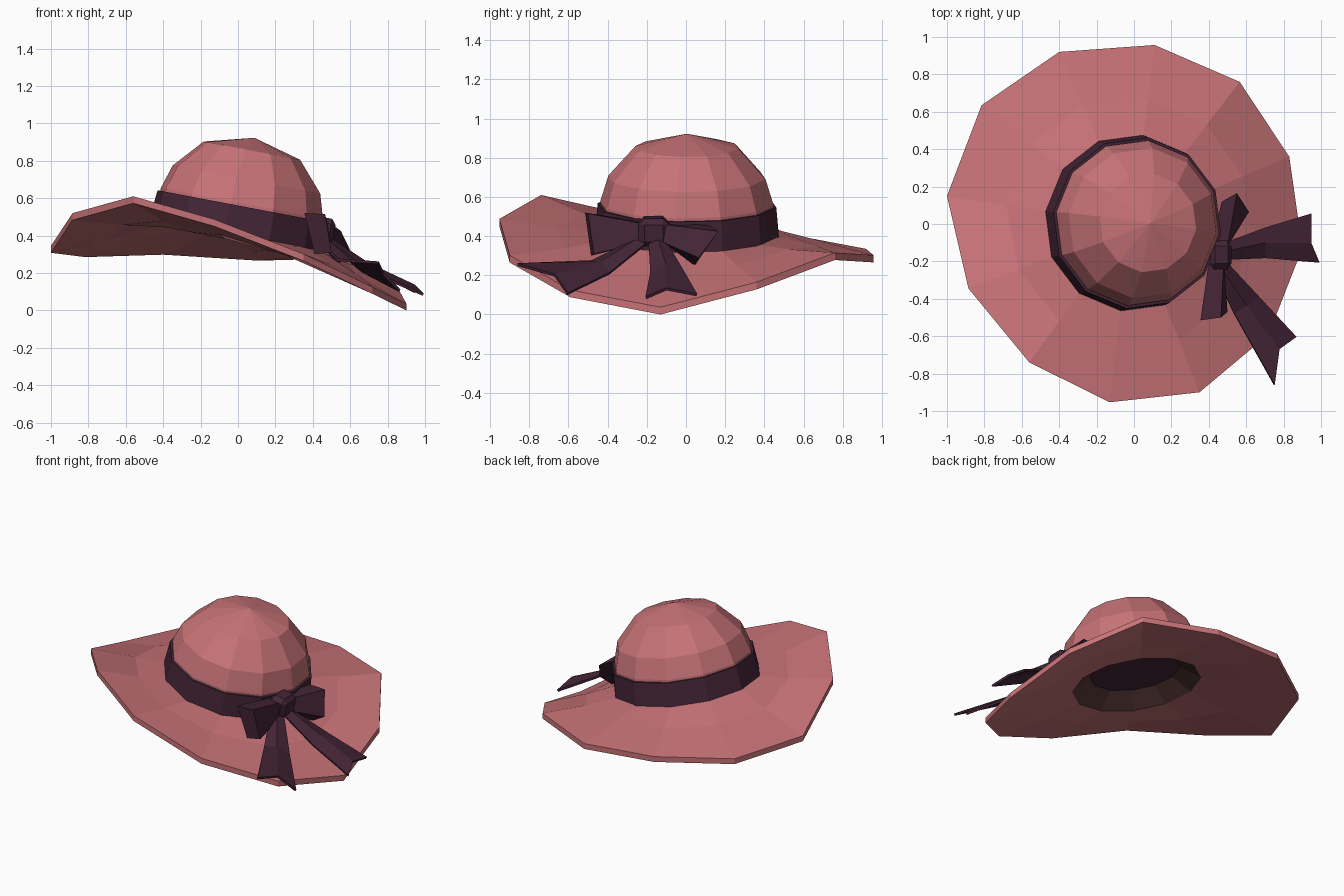
import bpy, bmesh, math
from mathutils import Vector, Matrix

if "Cube" in bpy.data.objects:
    bpy.data.objects.remove(bpy.data.objects["Cube"])

def material(name, rgb):
    m = bpy.data.materials.new(name)
    m.diffuse_color = (*rgb, 1)
    m.use_nodes = True
    m.node_tree.nodes["Principled BSDF"].inputs["Base Color"].default_value = m.diffuse_color
    return m

PINK = material("dusty_pink", (0.57, 0.17, 0.185))
PLUM = material("dark_plum", (0.058, 0.018, 0.037))
BROWN = material("lining_brown", (0.085, 0.036, 0.034))

N = 12
ANG = [math.radians(22.5 + 30 * i) for i in range(N)]
# the crown leans to the right
TILT = Matrix.Translation((-0.01, 0.005, 0.41)) @ Matrix.Rotation(math.atan(0.19), 4, 'Y')

def make(name, verts, faces, mats, fix_normals=False):
    me = bpy.data.meshes.new(name)
    me.from_pydata([tuple(v) for v in verts], [], faces)
    if fix_normals:
        bm = bmesh.new()
        bm.from_mesh(me)
        bmesh.ops.recalc_face_normals(bm, faces=bm.faces)
        bm.to_mesh(me)
        bm.free()
    for m in mats:
        me.materials.append(m)
    ob = bpy.data.objects.new(name, me)
    bpy.context.collection.objects.link(ob)
    return ob

def ring(r, h):
    """Tilted ring of the crown; a zero radius gives the pole."""
    if r == 0:
        return [TILT @ Vector((0, 0, h))]
    return [TILT @ Vector((r * math.cos(a), r * math.sin(a), h)) for a in ANG]

def skin(name, rings, mats):
    """Join successive rings with faces."""
    verts, starts, faces = [], [], []
    for r in rings:
        starts.append(len(verts))
        verts += r
    for k in range(len(rings) - 1):
        a, b = starts[k], starts[k + 1]
        for i in range(N):
            j = (i + 1) % N
            if len(rings[k]) == 1:
                faces.append((a, b + j, b + i))
            elif len(rings[k + 1]) == 1:
                faces.append((a + i, a + j, b))
            else:
                faces.append((a + i, a + j, b + j, b + i))
    return make(name, verts, faces, mats)

# Floppy brim: wavy outer rim, counter-clockwise from the right
rim = [Vector(p) for p in [
    (0.83, 0.36, 0.165), (0.565, 0.76, 0.315), (0.11, 0.957, 0.303),
    (-0.40, 0.92, 0.335), (-0.815, 0.635, 0.322), (-1.0, 0.15, 0.345),
    (-0.885, -0.345, 0.52), (-0.56, -0.74, 0.61), (-0.13, -0.953, 0.488),
    (0.35, -0.90, 0.302), (0.72, -0.59, 0.125), (0.90, -0.13, 0.037)]]
inner = ring(0.455, 0)
mid = [p.lerp(q, 0.42) - Vector((0, 0, 0.008)) for p, q in zip(inner, rim)]
drop = Vector((0, 0, -0.037))
skin("brim", [ring(0.41, -0.037)] + [[p + drop for p in r] for r in (mid, rim)]
     + [rim, mid, inner], [PINK])

# Faceted crown
skin("crown", [ring(0.45, 0), ring(0.445, 0.165), ring(0.405, 0.295),
               ring(0.265, 0.452), ring(0, 0.522)], [PINK])

# Band around the crown
skin("hat_band", [ring(0.474, -0.005), ring(0.46, 0.15), ring(0.44, 0.15)], [PLUM])

# Inside of the hat: plum ceiling with a brown sloping wall
lining = skin("lining", [ring(0, 0.05), ring(0.285, 0.05), ring(0.41, -0.037)], [PLUM, BROWN])
for f in lining.data.polygons:
    f.material_index = 1 if len(f.vertices) == 4 else 0

# Bow loops: tapered boxes from the knot outwards
def loop(name, near, far):
    faces = [(0, 1, 2, 3), (7, 6, 5, 4)]
    faces += [(i, i + 4, (i + 1) % 4 + 4, (i + 1) % 4) for i in range(4)]
    make(name, near + far, faces, [PLUM], True)

loop("bow_loop_front",
     [(0.40, -0.20, 0.47), (0.48, -0.20, 0.46), (0.48, -0.20, 0.37), (0.41, -0.20, 0.38)],
     [(0.355, -0.515, 0.52), (0.465, -0.50, 0.515), (0.50, -0.47, 0.31), (0.41, -0.485, 0.30)])
loop("bow_loop_back",
     [(0.41, -0.12, 0.47), (0.50, -0.12, 0.46), (0.50, -0.12, 0.37), (0.42, -0.12, 0.38)],
     [(0.47, 0.12, 0.455), (0.55, 0.165, 0.425), (0.615, 0.065, 0.29), (0.53, 0.045, 0.25)])

# Knot
bm = bmesh.new()
bmesh.ops.create_cube(bm, size=1)
bmesh.ops.bevel(bm, geom=list(bm.edges), offset=0.2, segments=1, affect='EDGES')
bmesh.ops.transform(bm, verts=bm.verts, matrix=Matrix.Translation((0.455, -0.165, 0.425))
                    @ Matrix.Rotation(math.atan(0.19), 4, 'Y') @ Matrix.Diagonal((0.12, 0.155, 0.145, 1)))
me = bpy.data.meshes.new("bow_knot")
bm.to_mesh(me)
bm.free()
me.materials.append(PLUM)
bpy.context.collection.objects.link(bpy.data.objects.new("bow_knot", me))

# Ribbon tails: creased strips with a notched end
def tail(name, left, right, notch):
    verts, faces = [], []
    last = len(left) - 1
    for k, (l, r) in enumerate(zip(left, right)):
        c = (Vector(l) + Vector(r)) / 2 + Vector((0, 0, 0.025))
        verts += [l, Vector(notch) if k == last else c, r]
    for k in range(last):
        a = 3 * k
        faces += [(a, a + 1, a + 4, a + 3), (a + 1, a + 2, a + 5, a + 4)]
    ob = make(name, verts, faces, [PLUM], True)
    s = ob.modifiers.new("thickness", 'SOLIDIFY')
    s.thickness = 0.015
    s.offset = 0

tail("ribbon_tail_side",
     [(0.46, -0.11, 0.38), (0.70, -0.02, 0.23), (0.945, 0.055, 0.10)],
     [(0.46, -0.19, 0.38), (0.70, -0.18, 0.21), (0.99, -0.205, 0.085)],
     (0.945, -0.10, 0.13))
tail("ribbon_tail_front",
     [(0.47, -0.18, 0.38), (0.665, -0.39, 0.21), (0.865, -0.605, 0.105)],
     [(0.42, -0.24, 0.38), (0.535, -0.48, 0.27), (0.75, -0.86, 0.255)],
     (0.775, -0.67, 0.20))
